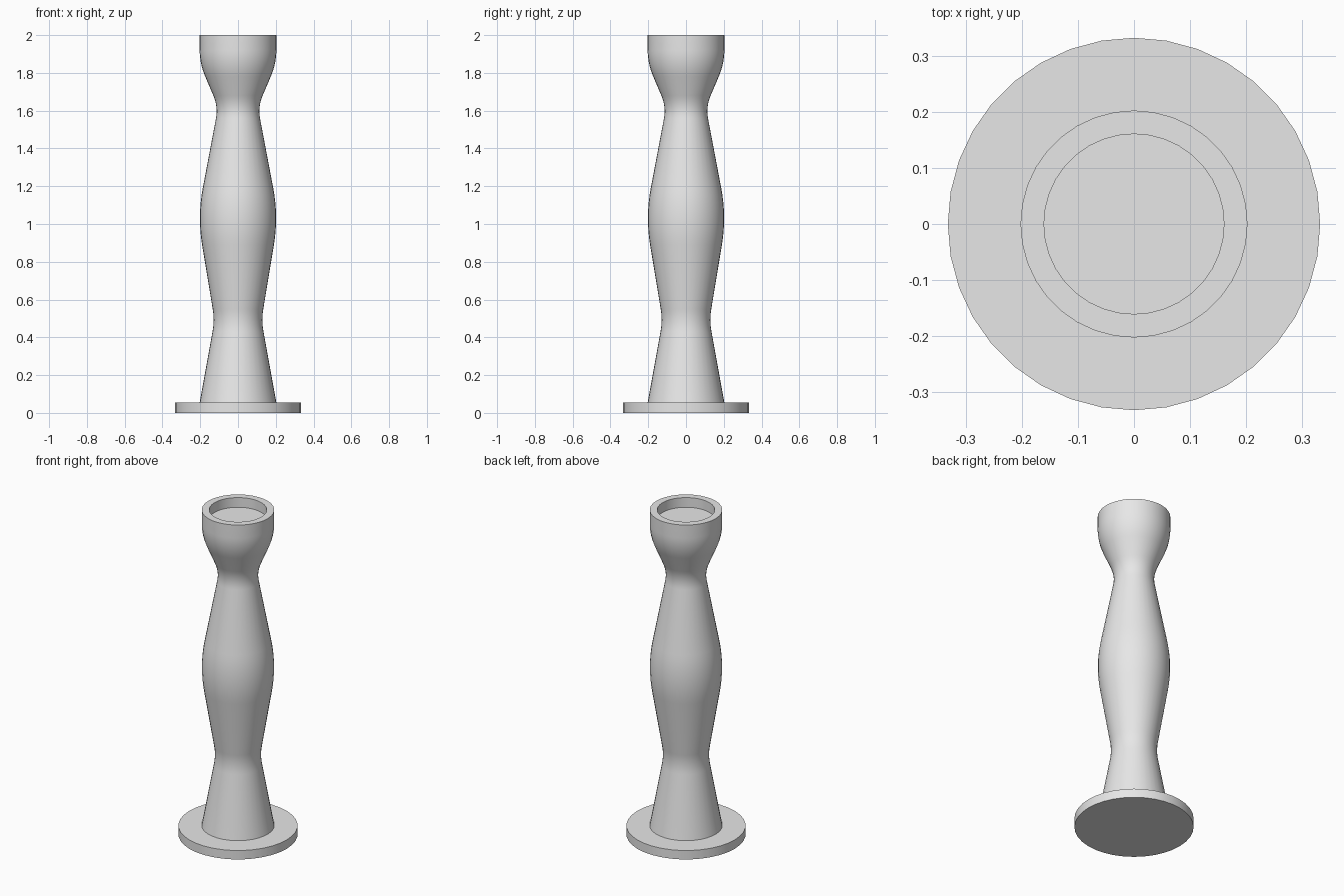
import bpy, bmesh, math
from mathutils import Vector

if "Cube" in bpy.data.objects:
    bpy.data.objects.remove(bpy.data.objects["Cube"], do_unlink=True)

SEGMENTS = 36
grey = bpy.data.materials.new("light_grey")
grey.use_nodes = True
grey.diffuse_color = (0.8, 0.8, 0.8, 1)
grey.node_tree.nodes["Principled BSDF"].inputs["Base Color"].default_value = (0.8, 0.8, 0.8, 1)


def rounded(corner, before, after, height, steps=8):
    """Replace a profile corner by a curve reaching 'height' above and below it."""
    c, p, q = Vector(corner), Vector(before), Vector(after)
    a = c + (p - c) * (height / abs(p.y - c.y))
    b = c + (q - c) * (height / abs(q.y - c.y))
    ts = [i / steps for i in range(steps + 1)]
    return [tuple(a * (1 - t) ** 2 + c * 2 * t * (1 - t) + b * t * t) for t in ts]


def lathe(name, profile):
    """Turn a (radius, height) profile around z; radius 0 closes an end."""
    bm = bmesh.new()
    verts = [bm.verts.new((r, 0, z)) for r, z in profile]
    edges = [bm.edges.new(pair) for pair in zip(verts, verts[1:])]
    bmesh.ops.spin(bm, geom=verts + edges, cent=(0, 0, 0), axis=(0, 0, 1),
                   angle=math.tau, steps=SEGMENTS, use_merge=False)
    bmesh.ops.remove_doubles(bm, verts=bm.verts, dist=0.0001)
    bmesh.ops.recalc_face_normals(bm, faces=bm.faces)
    mesh = bpy.data.meshes.new(name)
    bm.to_mesh(mesh)
    bm.free()
    mesh.materials.append(grey)
    obj = bpy.data.objects.new(name, mesh)
    bpy.context.collection.objects.link(obj)
    bpy.ops.object.select_all(action='DESELECT')
    obj.select_set(True)
    bpy.context.view_layer.objects.active = obj
    bpy.ops.object.shade_smooth_by_angle(angle=math.radians(30))
    return obj


# Round foot plate
lathe("base_plate", [(0, 0), (0.333, 0), (0.333, 0.055), (0, 0.055)])

# Turned column: straight tapers joined by rounded waist, belly, neck and cup
corners = [(0.203, 0.055), (0.124, 0.49), (0.215, 1.04),
           (0.105, 1.62), (0.203, 1.85), (0.203, 2)]
profile = [(0, 0.055), corners[0]]
for i, height in enumerate((0.06, 0.15, 0.06, 0.07), start=1):
    profile += rounded(corners[i], corners[i - 1], corners[i + 1], height)

# Cup rim and shallow recess
profile += [corners[-1], (0.161, 2), (0.161, 1.94), (0, 1.94)]
lathe("column", profile)
